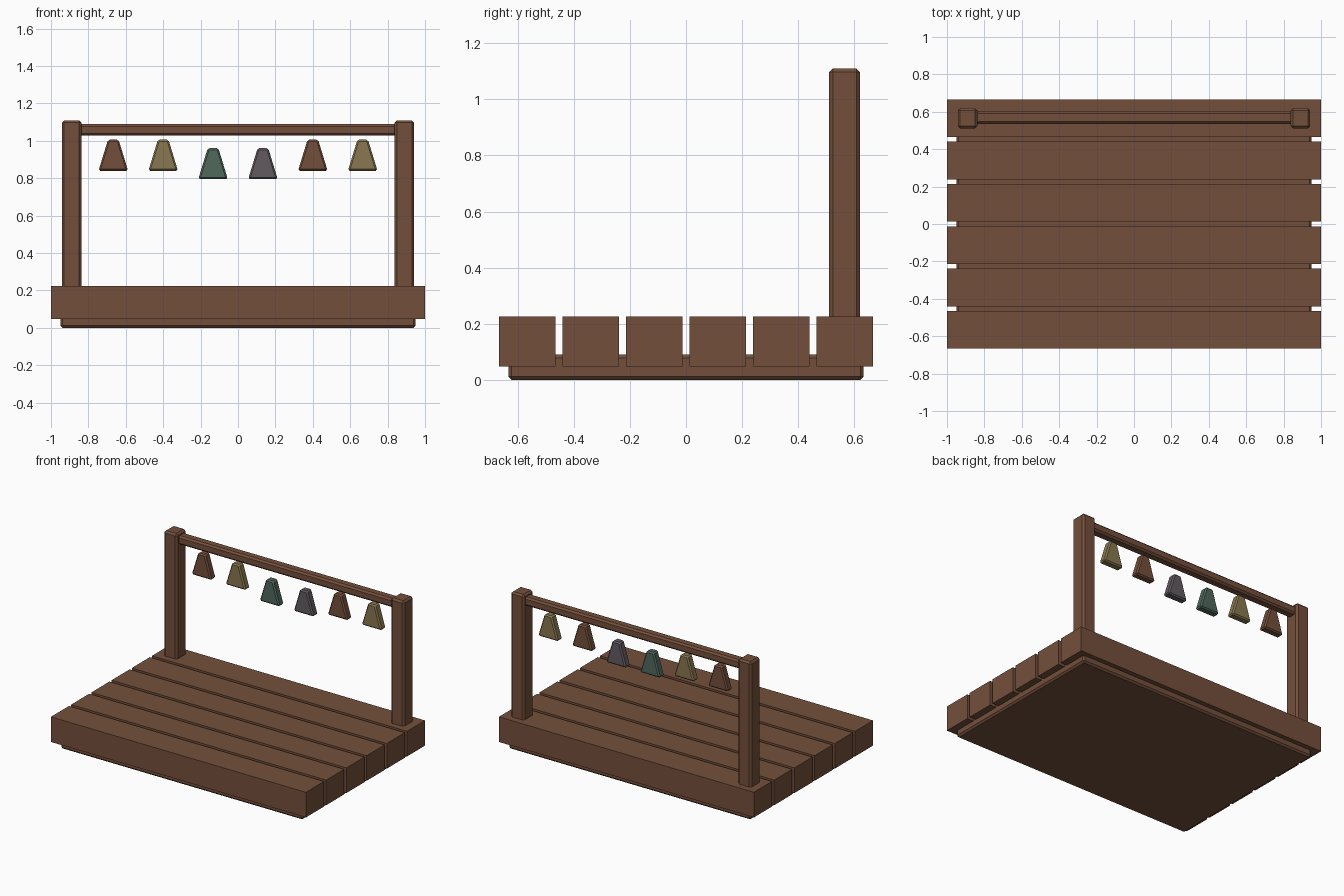
import bpy, bmesh

if "Cube" in bpy.data.objects:
    bpy.data.objects.remove(bpy.data.objects["Cube"])

def mat(name, r, g, b):
    m = bpy.data.materials.new(name)
    lin = [((c / 255 + 0.055) / 1.055) ** 2.4 for c in (r, g, b)]
    m.diffuse_color = (*lin, 1)
    m.use_nodes = True
    m.node_tree.nodes["Principled BSDF"].inputs["Base Color"].default_value = m.diffuse_color
    return m

wood = mat("brown wood", 116, 79, 59)
olive = mat("olive cloth", 137, 119, 80)
green = mat("green cloth", 80, 104, 92)
grey = mat("grey cloth", 98, 91, 96)

def box(name, x, y, z, material, bevel=0.0, taper=1.0):
    """Box from (min, max) ranges; taper narrows the top in x."""
    bm = bmesh.new()
    bmesh.ops.create_cube(bm, size=1)
    size = [r[1] - r[0] for r in (x, y, z)]
    mid = [(r[1] + r[0]) / 2 for r in (x, y, z)]
    for v in bm.verts:
        k = taper if v.co.z > 0 else 1.0
        v.co = (v.co.x * size[0] * k, v.co.y * size[1], v.co.z * size[2])
    if bevel:
        bmesh.ops.bevel(bm, geom=bm.edges[:], offset=bevel, segments=1,
                        profile=0.5, affect='EDGES')
    me = bpy.data.meshes.new(name)
    bm.to_mesh(me)
    bm.free()
    me.materials.append(material)
    ob = bpy.data.objects.new(name, me)
    ob.location = mid
    bpy.context.collection.objects.link(ob)
    return ob

# base slab under the planks
box("base", (-0.95, 0.95), (-0.633, 0.633), (0, 0.09), wood, 0.012)

# deck planks
for i in range(6):
    c = (i - 2.5) * 0.2263
    box(f"plank_{i + 1}", (-1, 1), (c - 0.101, c + 0.101), (0.047, 0.225), wood)

# posts and crossbeam
for side, s in (("left", -1), ("right", 1)):
    box(f"{side}_post", (s * 0.89 - 0.052, s * 0.89 + 0.052), (0.51, 0.62),
        (0.2, 1.11), wood, 0.013)
box("crossbeam", (-0.87, 0.87), (0.535, 0.602), (1.028, 1.09), wood, 0.012)

# hanging pennants, middle pair lower
for i, m in enumerate((wood, olive, green, grey, wood, olive)):
    c = (i - 2.5) * 0.2667
    z = 0.795 if i in (2, 3) else 0.84
    box(f"pennant_{i + 1}", (c - 0.079, c + 0.079), (0.541, 0.596),
        (z, z + 0.166), m, 0.009, 0.36)
